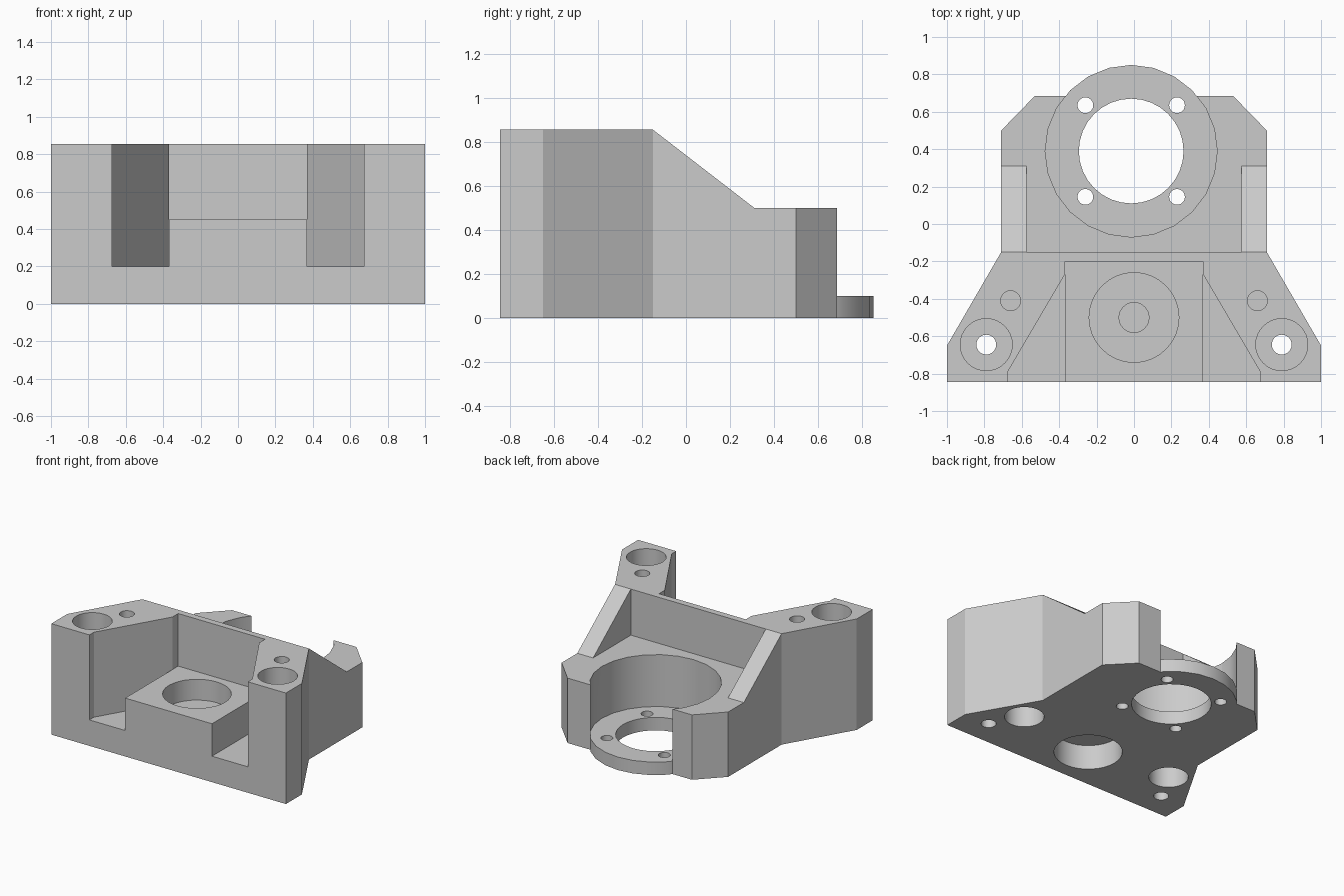
import bpy, bmesh
from math import cos, sin, tau
from mathutils import Vector

if "Cube" in bpy.data.objects:
    bpy.data.objects.remove(bpy.data.objects["Cube"], do_unlink=True)

grey = bpy.data.materials.new("plain_grey")
grey.use_nodes = True
colour = (0.6, 0.6, 0.6, 1)
grey.diffuse_color = colour
grey.node_tree.nodes["Principled BSDF"].inputs["Base Color"].default_value = colour


def prism(name, base, push):
    """Extrude a closed loop of 3D points along a vector."""
    bm = bmesh.new()
    face = bm.faces.new([bm.verts.new(p) for p in base])
    top = bmesh.ops.extrude_face_region(bm, geom=[face])["geom"]
    bmesh.ops.translate(bm, vec=Vector(push),
                        verts=[v for v in top if isinstance(v, bmesh.types.BMVert)])
    bmesh.ops.recalc_face_normals(bm, faces=bm.faces)
    mesh = bpy.data.meshes.new(name)
    bm.to_mesh(mesh)
    bm.free()
    mesh.materials.append(grey)
    obj = bpy.data.objects.new(name, mesh)
    bpy.context.collection.objects.link(obj)
    return obj


def plan(name, outline, z0, z1):
    return prism(name, [(x, y, z0) for x, y in outline], (0, 0, z1 - z0))


def disc(name, x, y, r, z0, z1, sides=32):
    ring = [(x + r * cos(tau * i / sides), y + r * sin(tau * i / sides)) for i in range(sides)]
    return plan(name, ring, z0, z1)


def mirrored(half):
    return half + [(-x, y) for x, y in reversed(half)]


def combine(tool, operation="DIFFERENCE"):
    mod = body.modifiers.new("shape", "BOOLEAN")
    mod.operation, mod.solver, mod.object = operation, "EXACT", tool
    bpy.context.view_layer.objects.active = body
    bpy.ops.object.modifier_apply(modifier=mod.name)
    bpy.data.objects.remove(tool, do_unlink=True)


HEIGHT, DECK, WALL = 0.855, 0.5, -0.15
OVER = 1.2

# Main block
body = plan("mount_body", mirrored([(1, -0.845), (1, -0.65), (0.71, WALL),
                                    (0.71, 0.5), (0.53, 0.685)]), 0, HEIGHT)

# Sloped side ribs and the low rear deck
combine(prism("slope_cut", [(-OVER, WALL, HEIGHT), (-OVER, 0.31, DECK), (-OVER, OVER, DECK),
                            (-OVER, OVER, OVER), (-OVER, WALL, OVER)], (2 * OVER, 0, 0)))
combine(plan("deck_cut", mirrored([(0.575, WALL), (0.575, 0.4)]), DECK, OVER))

# Front recess: centre bay above the raised block, flared bays at each side
combine(plan("centre_bay", mirrored([(0.37, -OVER), (0.37, -0.2)]), 0.45, OVER))
for s in (1, -1):
    combine(plan("side_bay", [(s * 0.37, -OVER), (s * 0.675, -OVER),
                              (s * 0.675, -0.79), (s * 0.37, -0.27)], 0.2, OVER))

# Round motor seat with its thin flange
CX, CY, RING = -0.015, 0.39, 0.46
combine(disc("motor_bore", CX, CY, RING, 0.097, OVER, 24))
combine(disc("flange", CX, CY, RING + 0.0005, 0, 0.1, 24), "UNION")
combine(disc("shaft_opening", CX, CY, 0.28, -1, OVER))
for sx in (1, -1):
    for sy in (1, -1):
        combine(disc("flange_hole", CX + sx * 0.245, CY + sy * 0.245, 0.042, -1, 0.3, 24))

# Pockets above and below the raised block, with a blind pilot hole
combine(disc("upper_pocket", 0, -0.5, 0.24, 0.29, OVER))
combine(disc("lower_pocket", 0, -0.5, 0.24, -1, 0.19))
combine(disc("pilot_hole", 0, -0.5, 0.08, 0.21, 0.4))

# Screw holes in both arms
for s in (1, -1):
    combine(disc("screw_head_pocket", s * 0.79, -0.645, 0.139, 0.45, OVER))
    combine(disc("screw_hole", s * 0.79, -0.645, 0.053, -1, 0.6))
    combine(disc("underside_pocket", s * 0.66, -0.41, 0.139, -1, 0.4))
    combine(disc("arm_hole", s * 0.66, -0.41, 0.053, 0.42, OVER))

# Smooth round walls, keep the machined edges sharp
bpy.ops.object.select_all(action="DESELECT")
body.select_set(True)
bpy.context.view_layer.objects.active = body
bpy.ops.object.shade_smooth_by_angle(angle=0.5)
